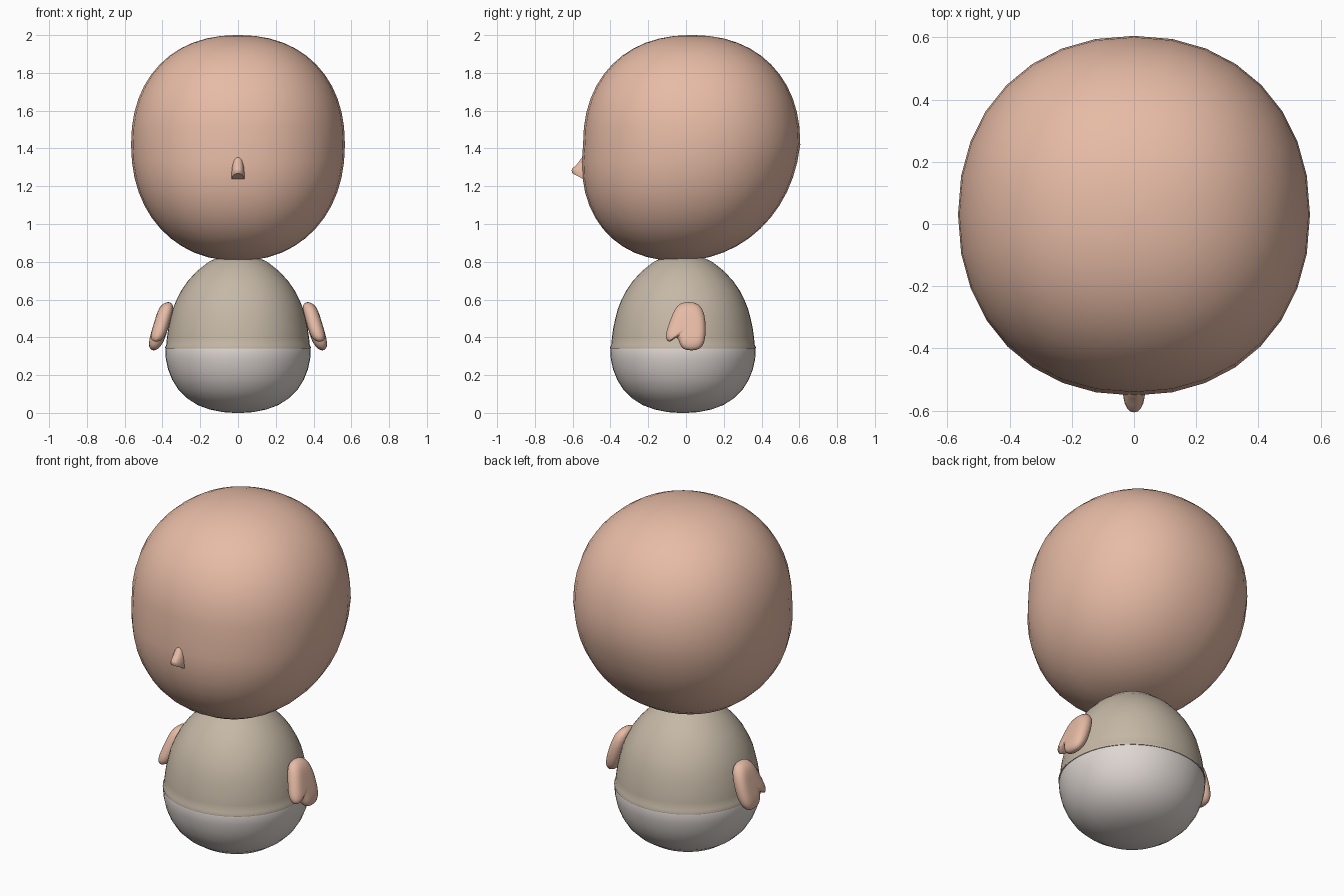
import bpy, bmesh, math

if "Cube" in bpy.data.objects:
    bpy.data.objects.remove(bpy.data.objects["Cube"])


def material(name, rgb):
    m = bpy.data.materials.new(name)
    m.diffuse_color = (*rgb, 1)
    m.use_nodes = True
    m.node_tree.nodes["Principled BSDF"].inputs["Base Color"].default_value = m.diffuse_color
    return m


SKIN = material("skin", (0.80, 0.50, 0.38))
SHIRT = material("shirt_cloth", (0.56, 0.48, 0.38))
PANTS = material("pants_cloth", (0.73, 0.67, 0.64))


def finish(obj, mat, angle=40):
    obj.data.materials.append(mat)
    bpy.ops.object.select_all(action='DESELECT')
    obj.select_set(True)
    bpy.context.view_layer.objects.active = obj
    bpy.ops.object.shade_smooth_by_angle(angle=math.radians(angle))
    return obj


def loft(name, rings, mat, n=32, power=2.0, angle=40):
    """Stack rings of (z, y centre, x radius, y radius, tilt) from bottom to top."""
    bm = bmesh.new()
    loops = []
    for z, cy, rx, ry, tilt in rings:
        loop = []
        for i in range(n):
            a = 2 * math.pi * i / n
            c, s = math.cos(a), math.sin(a)
            x = rx * math.copysign(abs(c) ** (2 / power), c)
            y = ry * math.copysign(abs(s) ** (2 / power), s)
            loop.append(bm.verts.new((x, cy + y, z + tilt * y)))
        loops.append(loop)
    for lo, hi in zip(loops, loops[1:]):
        for i in range(n):
            j = (i + 1) % n
            bm.faces.new((lo[i], lo[j], hi[j], hi[i]))
    bm.faces.new(loops[0][::-1])
    bm.faces.new(loops[-1])
    me = bpy.data.meshes.new(name)
    bm.to_mesh(me)
    bm.free()
    obj = bpy.data.objects.new(name, me)
    bpy.context.collection.objects.link(obj)
    return finish(obj, mat, angle)


# Head: rounded block, leaning slightly forward towards the chin
head_rings = []
steps = 24
for k in range(steps + 1):
    t = -math.pi / 2 + math.pi * (k + 0.15 * (k == 0) - 0.15 * (k == steps)) / steps
    s, c = math.sin(t), math.cos(t)
    half, p = (0.58, 2.22) if s > 0 else (0.615, 2.15)
    z = 1.42 + half * math.copysign(abs(s) ** (2 / p), s)
    r = abs(c) ** (2 / p)
    head_rings.append((z, 0.03 - 0.12 * max(0, 1.42 - z), 0.566 * r, 0.575 * r, 0))
loft("head", head_rings, SKIN, 32, 2.15)

# Nose: small wedge with a sloping underside
loft("nose", [(1.23, -0.53, 0.034, 0.070, -0.54),
              (1.245, -0.53, 0.036, 0.076, -0.50),
              (1.275, -0.53, 0.034, 0.073, -0.25),
              (1.31, -0.53, 0.031, 0.052, 0),
              (1.34, -0.53, 0.024, 0.030, 0),
              (1.355, -0.53, 0.014, 0.018, 0),
              (1.36, -0.53, 0.004, 0.005, 0)], SKIN, 20, 2.2)


def round_body(name, profile, mat):
    return loft(name, [(z, -0.016, r, r, 0) for r, z in profile], mat, 48, 2.06)


# Shirt dome with a thin rolled hem
round_body("shirt", [(0.36, 0.352), (0.380, 0.340), (0.386, 0.340), (0.387, 0.346),
                     (0.380, 0.36), (0.376, 0.40), (0.369, 0.45), (0.358, 0.50),
                     (0.345, 0.55), (0.325, 0.60), (0.299, 0.65), (0.264, 0.70),
                     (0.218, 0.75), (0.155, 0.80), (0.10, 0.825), (0.03, 0.838)], SHIRT)

# Pants bowl
round_body("pants", [(0.02, 0.0), (0.08, 0.004), (0.15, 0.018), (0.215, 0.042),
                     (0.27, 0.078), (0.315, 0.122), (0.348, 0.175), (0.370, 0.23),
                     (0.382, 0.285), (0.385, 0.325), (0.382, 0.342), (0.36, 0.352)], PANTS)

# Mitten arm: inflated outline in (y, z), leaned outwards and mirrored
outline = [(0.015, 0.590), (-0.035, 0.583), (-0.062, 0.55), (-0.085, 0.49), (-0.108, 0.425),
           (-0.110, 0.390), (-0.090, 0.370), (-0.068, 0.388), (-0.045, 0.405),
           (-0.035, 0.365), (-0.018, 0.334), (0.03, 0.327), (0.075, 0.334),
           (0.102, 0.370), (0.107, 0.450), (0.100, 0.530), (0.070, 0.582)]
bm = bmesh.new()
mid = (0.015, 0.475)
loops = []
for k in range(9):
    t = -math.pi / 2 + math.pi * k / 8
    shrink = 0.4 + 0.6 * math.cos(t) ** 0.75 if 0 < k < 8 else 0.4
    loop = []
    for y, z in outline:
        yy = mid[0] + (y - mid[0]) * shrink
        zz = mid[1] + (z - mid[1]) * shrink
        x = 0.408 - 0.30 * (zz - 0.46) + 0.042 * math.sin(t)
        loop.append(bm.verts.new((x, yy, zz)))
    loops.append(loop)
n = len(outline)
for lo, hi in zip(loops, loops[1:]):
    for i in range(n):
        j = (i + 1) % n
        bm.faces.new((lo[i], lo[j], hi[j], hi[i]))
bm.faces.new(loops[0])
bm.faces.new(loops[-1])
bmesh.ops.recalc_face_normals(bm, faces=bm.faces)
me = bpy.data.meshes.new("arms")
bm.to_mesh(me)
bm.free()
arms = bpy.data.objects.new("arms", me)
bpy.context.collection.objects.link(arms)
arms.modifiers.new("mirror", 'MIRROR')
sub = arms.modifiers.new("smooth", 'SUBSURF')
sub.levels = sub.render_levels = 1
finish(arms, SKIN, 80)
